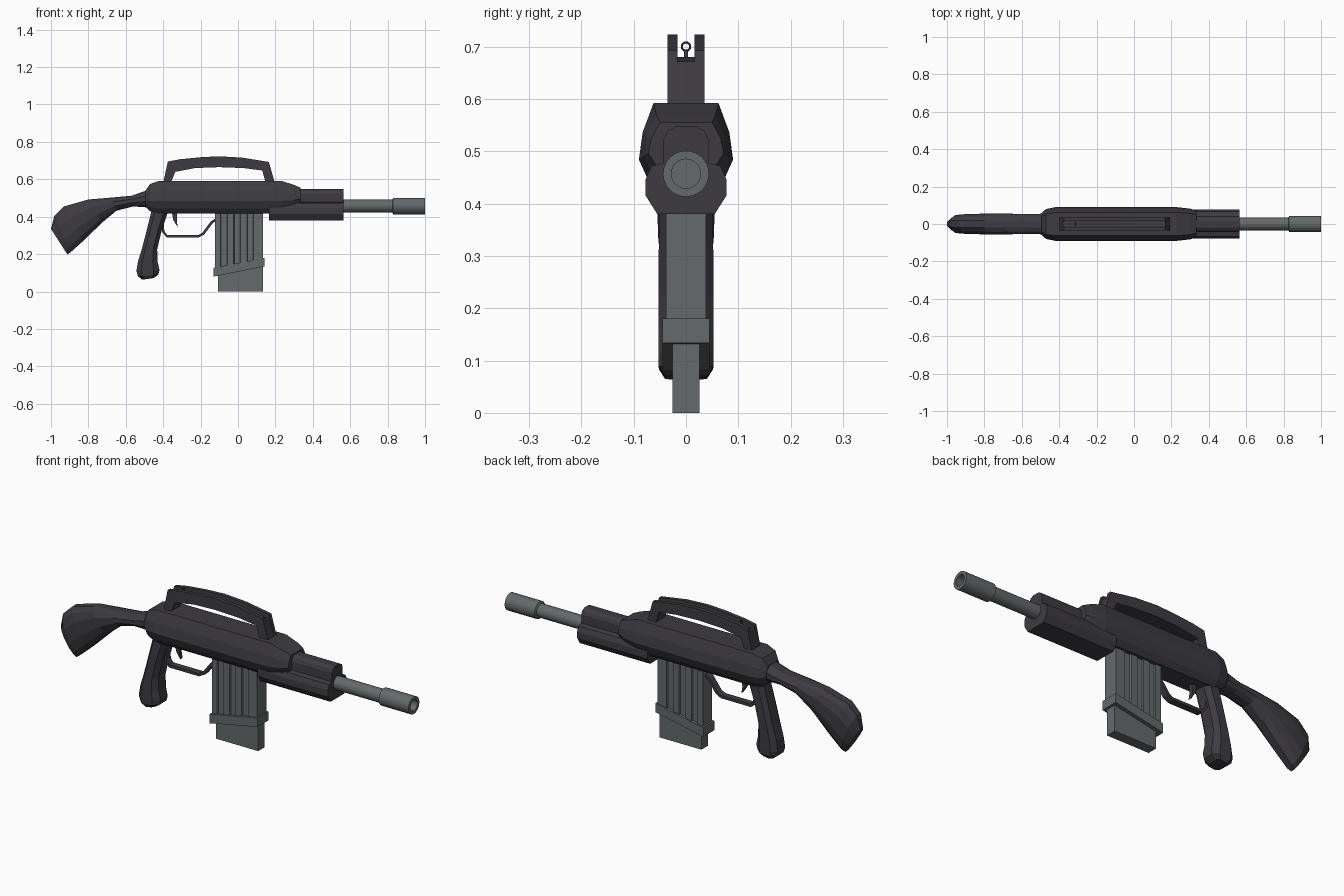
import bpy, bmesh, math
from mathutils import Vector


def material(name, rgb):
    m = bpy.data.materials.new(name)
    m.diffuse_color = (*rgb, 1)
    return m


DARK = material("dark_polymer", (0.047, 0.044, 0.053))
STEEL = material("grey_steel", (0.13, 0.142, 0.147))


def finish(name, bm, mat):
    bmesh.ops.remove_doubles(bm, verts=bm.verts, dist=1e-5)
    bmesh.ops.recalc_face_normals(bm, faces=bm.faces)
    me = bpy.data.meshes.new(name)
    bm.to_mesh(me)
    bm.free()
    me.materials.append(mat)
    ob = bpy.data.objects.new(name, me)
    bpy.context.collection.objects.link(ob)
    return ob


def skin(name, rings, mat, caps=True):
    """Bridge a list of equal-length closed rings."""
    bm = bmesh.new()
    vs = [[bm.verts.new(p) for p in r] for r in rings]
    n = len(vs[0])
    for a, b in zip(vs, vs[1:]):
        for i in range(n):
            j = (i + 1) % n
            bm.faces.new((a[i], a[j], b[j], b[i]))
    if caps:
        bm.faces.new(vs[0])
        bm.faces.new(vs[-1])
    return finish(name, bm, mat)


def loft(name, stations, half, mat):
    """Stations (ax, az, bx, bz, w); half profile (t from a to b, side fraction)."""
    prof = half + [(t, -v) for t, v in reversed(half)]
    rings = []
    for ax, az, bx, bz, w in stations:
        rings.append([(ax + (bx - ax) * t, v * w, az + (bz - az) * t) for t, v in prof])
    return skin(name, rings, mat)


def prism(name, outline, y0, y1, mat):
    """Extrude a side outline (x, z) across y."""
    return skin(name, [[(x, y, z) for x, z in outline] for y in (y0, y1)], mat)


def lathe(name, prof, zc, mat, n=24):
    """Turn (x, radius) about the barrel axis."""
    rings = []
    for x, r in prof:
        rings.append([(x, r * math.cos(2 * math.pi * i / n),
                       zc + r * math.sin(2 * math.pi * i / n)) for i in range(n)])
    return skin(name, rings, mat)


def strap(name, path, thick, w, mat):
    """Flat strip of even thickness following an (x, z) path."""
    pts = [Vector(p) for p in path]
    up, low = [], []
    for i, p in enumerate(pts):
        d = (pts[min(i + 1, len(pts) - 1)] - pts[max(i - 1, 0)]).normalized()
        nrm = Vector((-d.y, d.x)) * thick / 2
        up.append(p + nrm)
        low.append(p - nrm)
    return prism(name, [tuple(p) for p in up + low[::-1]], -w, w, mat)


# Receiver
loft("receiver", [
    (-0.495, 0.455, -0.495, 0.54, 0.058),
    (-0.47, 0.43, -0.47, 0.575, 0.08),
    (-0.42, 0.418, -0.42, 0.592, 0.09),
    (0.23, 0.418, 0.23, 0.592, 0.09),
    (0.30, 0.44, 0.30, 0.57, 0.082),
    (0.335, 0.46, 0.335, 0.555, 0.072)],
    [(0, 0.55), (0.15, 0.8), (0.38, 1), (0.68, 0.92), (1, 0.69)], DARK)

# Handguard: wide lower body with a rounded upper tube cover
half = [(0.055, 0.38), (0.077, 0.415), (0.077, 0.447), (0.066, 0.472),
        (0.043, 0.478), (0.043, 0.522), (0.036, 0.538), (0.02, 0.548)]
sec = half + [(-y, z) for y, z in reversed(half)]
skin("handguard", [[(x, y, z) for y, z in sec] for x in (0.165, 0.565)], DARK)

# Barrel with hollow muzzle
lathe("barrel", [(0.5, 0.034), (0.832, 0.034)], 0.457, STEEL)
lathe("muzzle", [(0.825, 0.034), (0.83, 0.044), (1.0, 0.044), (1.0, 0.028),
                 (0.9, 0.028)], 0.457, STEEL)

OCT = [(0, 0.35), (0.13, 0.75), (0.35, 1), (0.68, 1), (0.88, 0.75), (1, 0.35)]

# Shoulder stock
loft("stock", [
    (-0.46, 0.448, -0.46, 0.55, 0.056),
    (-0.56, 0.455, -0.57, 0.512, 0.053),
    (-0.65, 0.432, -0.68, 0.502, 0.055),
    (-0.725, 0.37, -0.80, 0.492, 0.056),
    (-0.83, 0.268, -0.93, 0.455, 0.053),
    (-0.895, 0.21, -0.982, 0.405, 0.048),
    (-0.912, 0.198, -1.0, 0.335, 0.028)], OCT, DARK)

# Pistol grip
loft("pistol_grip", [
    (-0.46, 0.44, -0.37, 0.44, 0.05),
    (-0.49, 0.32, -0.41, 0.32, 0.052),
    (-0.515, 0.225, -0.432, 0.225, 0.053),
    (-0.535, 0.16, -0.43, 0.16, 0.053),
    (-0.543, 0.11, -0.42, 0.115, 0.053),
    (-0.535, 0.082, -0.426, 0.09, 0.052),
    (-0.512, 0.063, -0.45, 0.072, 0.04)],
    [(0, 0.55), (0.22, 1), (0.75, 1), (1, 0.55)], DARK)

# Trigger guard and trigger
strap("trigger_guard", [(-0.405, 0.37), (-0.40, 0.32), (-0.38, 0.296), (-0.21, 0.296),
                        (-0.185, 0.31), (-0.14, 0.37), (-0.11, 0.39)], 0.014, 0.017, DARK)
prism("trigger", [(-0.355, 0.43), (-0.345, 0.38), (-0.322, 0.343), (-0.327, 0.375),
                  (-0.325, 0.43)], -0.01, 0.01, DARK)

# Carry handle: two side rails around a lower centre web
inner = [(0.148, 0.58), (0.13, 0.647), (0.03, 0.66), (-0.1, 0.665), (-0.23, 0.66),
         (-0.335, 0.64), (-0.36, 0.58)]
top = [(-0.40, 0.58), (-0.375, 0.695), (-0.31, 0.707), (-0.2, 0.718), (-0.1, 0.723),
       (0.02, 0.716), (0.165, 0.693), (0.197, 0.58)]
low_top = [(-0.40, 0.58), (-0.38, 0.673), (-0.31, 0.675), (-0.2, 0.678), (-0.1, 0.68),
           (0.02, 0.676), (0.168, 0.672), (0.197, 0.58)]
for side, s in (("left", 1), ("right", -1)):
    prism("handle_rail_" + side, top + inner, s * 0.016, s * 0.035, DARK)
prism("handle_web", low_top + inner, -0.0165, 0.0165, DARK)

# Rear sight: post and ring
prism("sight_post", [(-0.317, 0.67), (-0.317, 0.693), (-0.307, 0.693), (-0.307, 0.67)],
      -0.004, 0.004, DARK)
bpy.ops.mesh.primitive_torus_add(major_segments=16, minor_segments=6, major_radius=0.008,
                                 minor_radius=0.002, location=(-0.312, 0, 0.7),
                                 rotation=(0, math.pi / 2, 0))
bpy.context.object.name = "sight_ring"
bpy.context.object.data.materials.append(DARK)

# Magazine: fluted body, slanted band, narrower foot
edge = [(-0.122, 0.038)]
for gx in (-0.075, -0.005, 0.065):
    edge += [(gx - 0.018, 0.038), (gx - 0.015, 0.03), (gx + 0.015, 0.03), (gx + 0.018, 0.038)]
edge.append((0.134, 0.038))
outline = edge + [(x, -y) for x, y in reversed(edge)]
skin("magazine", [[(x, y, 0.13 + (x - 0.008) * 0.19) for x, y in outline],
                  [(x, y, 0.44) for x, y in outline]], STEEL)
prism("magazine_band", [(-0.13, 0.08), (-0.13, 0.127), (0.143, 0.18), (0.143, 0.134)],
      -0.045, 0.045, STEEL)
prism("magazine_foot", [(-0.106, 0), (-0.106, 0.11), (0.133, 0.15), (0.133, 0)],
      -0.026, 0.026, STEEL)
